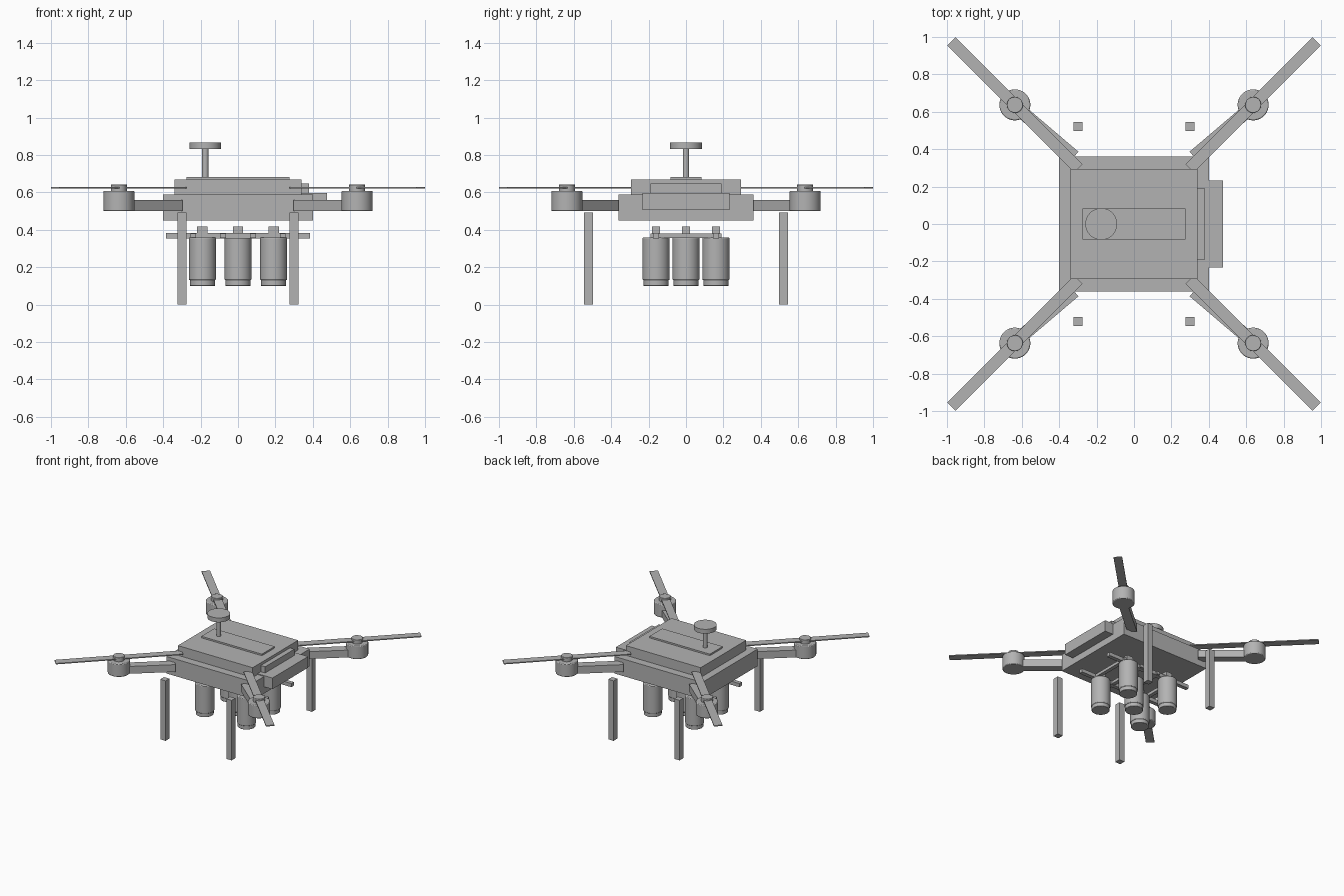
import bpy
import math
from mathutils import Vector

cube = bpy.data.objects.get("Cube")
if cube:
    bpy.data.objects.remove(cube, do_unlink=True)

grey = bpy.data.materials.new("plain_grey")
grey.use_nodes = True
grey.diffuse_color = (0.45, 0.45, 0.45, 1)
grey.node_tree.nodes["Principled BSDF"].inputs["Base Color"].default_value = grey.diffuse_color


def finish(name, bevel=0):
    ob = bpy.context.object
    ob.name = name
    ob.data.materials.append(grey)
    if bevel:
        mod = ob.modifiers.new("edge", "BEVEL")
        mod.width = bevel
        mod.segments = 2
    return ob


def box(name, x, y, z, angle=0):
    """Box from (min, max) ranges, turned about its own centre."""
    spans = (x, y, z)
    bpy.ops.mesh.primitive_cube_add(size=1, location=[(a + b) / 2 for a, b in spans],
                                    rotation=(0, 0, angle))
    ob = bpy.context.object
    ob.scale = [b - a for a, b in spans]
    bpy.ops.object.transform_apply(location=False, rotation=False, scale=True)
    return finish(name)


def rod(name, x, y, z, radius, bevel=0):
    """Upright cylinder spanning a z range."""
    bpy.ops.mesh.primitive_cylinder_add(vertices=40, radius=radius, depth=z[1] - z[0],
                                        location=(x, y, (z[0] + z[1]) / 2))
    bpy.ops.object.shade_smooth_by_angle(angle=math.radians(40))
    return finish(name, bevel)


def beam(name, start, end, width, z):
    """Horizontal bar between two plan points."""
    a, b = Vector(start), Vector(end)
    c, d = (a + b) / 2, b - a
    half = d.length / 2
    box(name, (c.x - half, c.x + half), (c.y - width / 2, c.y + width / 2), z,
        math.atan2(d.y, d.x))


# Body
box("lower_body", (-0.40, 0.40), (-0.36, 0.36), (0.45, 0.59))
box("upper_body", (-0.34, 0.34), (-0.295, 0.295), (0.58, 0.67))
box("top_plate", (-0.275, 0.275), (-0.083, 0.083), (0.66, 0.683))
box("side_box", (0.33, 0.475), (-0.232, 0.232), (0.505, 0.597))
box("side_ledge", (0.33, 0.38), (-0.19, 0.19), (0.59, 0.648))

# Antenna
rod("antenna_post", -0.175, 0, (0.67, 0.84), 0.017)
rod("antenna_disc", -0.175, 0, (0.832, 0.868), 0.085)

# Arms, motors, propellers and legs at each corner
for sx, side in ((-1, "right"), (1, "left")):
    for sy, end in ((-1, "front"), (1, "back")):
        tag = f"{end}_{side}"
        beam(f"arm_{tag}", (sx * 0.32, sy * 0.36), (sx * 0.59, sy * 0.59), 0.07, (0.50, 0.56))
        rod(f"motor_{tag}", sx * 0.637, sy * 0.637, (0.50, 0.608), 0.083, 0.006)
        rod(f"motor_hub_{tag}", sx * 0.637, sy * 0.637, (0.60, 0.642), 0.043, 0.003)
        beam(f"propeller_{tag}", (sx * 0.297, sy * 0.297), (sx * 0.977, sy * 0.977), 0.064,
             (0.62, 0.628))
        box(f"leg_{tag}", (sx * 0.30 - 0.024, sx * 0.30 + 0.024),
            (sy * 0.522 - 0.024, sy * 0.522 + 0.024), (0, 0.493))

# Canister rack
for y in (-0.16, 0.16):
    box("rack_rail", (-0.384, 0.384), (y - 0.016, y + 0.016), (0.354, 0.384))
for x in (-0.24, -0.08, 0.08, 0.24):
    box("rack_crossbar", (x - 0.015, x + 0.015), (-0.19, 0.19), (0.357, 0.381))

# Canisters: four at the corners and one in the middle
for x, y in ((-0.19, -0.16), (-0.19, 0.16), (0.19, -0.16), (0.19, 0.16), (0, 0)):
    rod("canister", x, y, (0.13, 0.36), 0.072, 0.006)
    rod("canister_cap", x, y, (0.10, 0.14), 0.067, 0.003)
    box("canister_mount", (x - 0.028, x + 0.028), (y - 0.021, y + 0.021), (0.35, 0.418))
